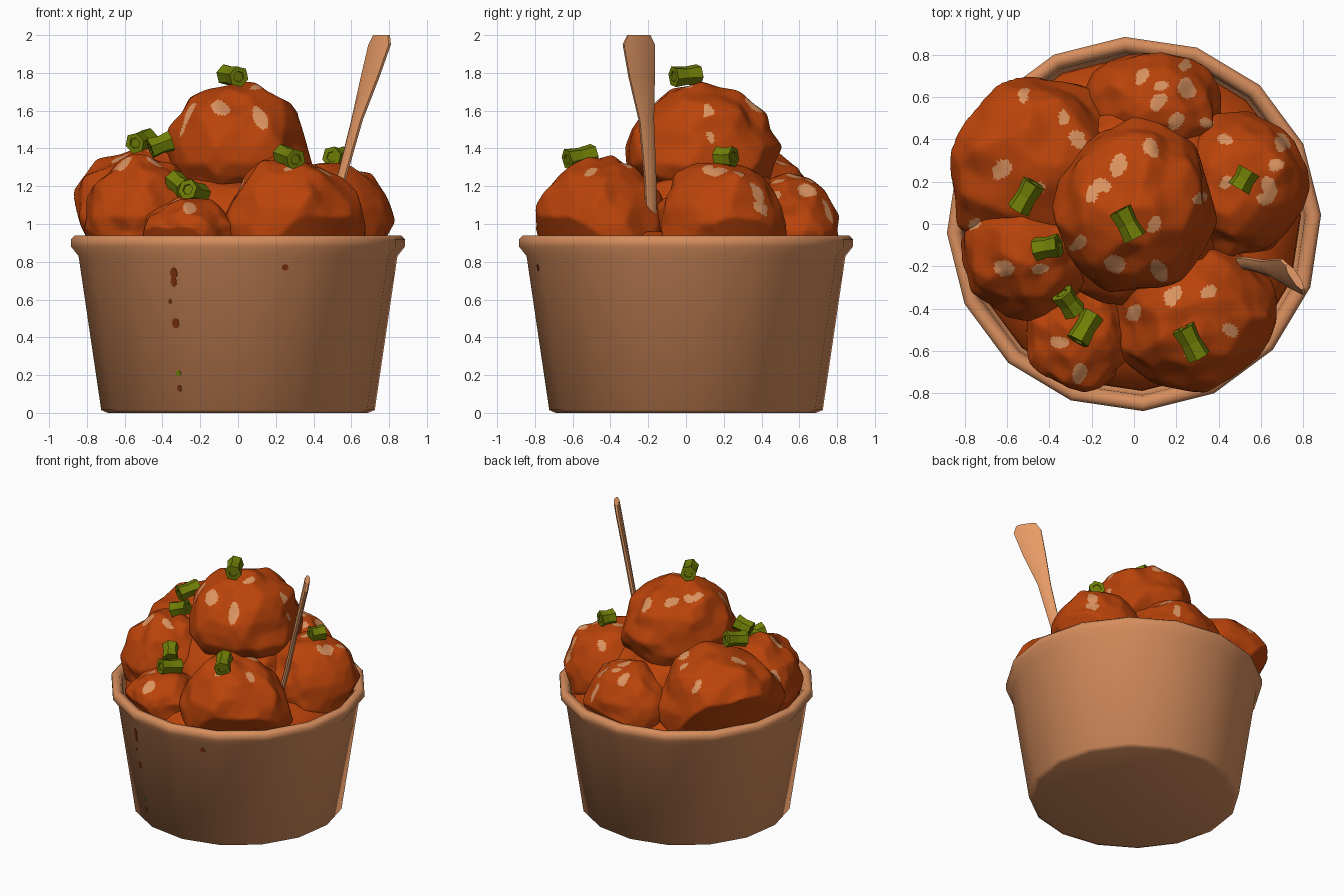
import bpy, bmesh, math, random
from mathutils import Vector, Matrix, noise

random.seed(4)
if "Cube" in bpy.data.objects:
    bpy.data.objects.remove(bpy.data.objects["Cube"], do_unlink=True)


def material(name, rgb):
    m = bpy.data.materials.new(name)
    m.use_nodes = True
    m.diffuse_color = (*rgb, 1)
    m.roughness = 1
    m.specular_intensity = 0
    bsdf = m.node_tree.nodes["Principled BSDF"]
    bsdf.inputs["Base Color"].default_value = (*rgb, 1)
    bsdf.inputs["Roughness"].default_value = 1
    return m


PAPER = material("tan paper", (0.68, 0.27, 0.11))
WOOD = material("pale wood", (0.8, 0.33, 0.135))
SAUCE = material("orange glaze", (0.49, 0.056, 0.003))
SESAME = material("sesame", (0.7, 0.29, 0.115))
GREEN = material("green onion", (0.165, 0.215, 0.002))
STAIN = material("brown stain", (0.2, 0.03, 0.004))


def finish(name, bm, mats, angle=None):
    bmesh.ops.recalc_face_normals(bm, faces=bm.faces)
    mesh = bpy.data.meshes.new(name)
    bm.to_mesh(mesh)
    bm.free()
    for m in mats:
        mesh.materials.append(m)
    ob = bpy.data.objects.new(name, mesh)
    bpy.context.collection.objects.link(ob)
    if angle:
        bpy.ops.object.select_all(action="DESELECT")
        ob.select_set(True)
        bpy.context.view_layer.objects.active = ob
        bpy.ops.object.shade_smooth_by_angle(angle=math.radians(angle))
    return ob


def loft(bm, rings):
    """Join equal rings of points with quads and close the two ends."""
    loops = [[bm.verts.new(p) for p in ring] for ring in rings]
    n = len(loops[0])
    for a, b in zip(loops, loops[1:]):
        for i in range(n):
            j = (i + 1) % n
            bm.faces.new((a[i], a[j], b[j], b[i]))
    bm.faces.new(loops[0])
    bm.faces.new(loops[-1])


def circle(r, z, n=16, turn=1.62):
    return [(r * math.cos(turn + i * math.tau / n), r * math.sin(turn + i * math.tau / n), z)
            for i in range(n)]


# Paper tub with a rolled rim and an inner wall
bm = bmesh.new()
profile = [(0.69, 0), (0.725, 0.015), (0.845, 0.83), (0.885, 0.88), (0.885, 0.92),
           (0.865, 0.94), (0.83, 0.935), (0.81, 0.9), (0.79, 0.7)]
loft(bm, [circle(r, z) for r, z in profile])
tub = finish("tub", bm, [PAPER], 85)

# Glaze pooled between the chunks
bm = bmesh.new()
loft(bm, [circle(0.79, 0.8), circle(0.785, 0.87), circle(0.6, 0.96)])
finish("glaze_pool", bm, [SAUCE], 60)

# Sesame seeds scattered over the chunks, as plan positions
seeds = [(.24, .75), (.04, .7), (.13, .65), (.25, .64), (.12, .58), (.2, .49), (-.52, .61),
         (-.33, .5), (-.27, .4), (-.63, .25), (-.45, .17), (.08, .36), (-.07, .27), (-.15, .18),
         (-.2, .14), (.1, 0), (.12, -.22), (-.26, -.09), (-.09, -.19), (.64, .17), (.62, .12),
         (.67, .28), (.44, .2), (.7, .39), (.34, .48), (.43, .4), (.35, -.32), (.19, -.34),
         (0, -.42), (.29, -.6), (.45, -.5), (-.35, -.56), (-.26, -.7), (-.75, 0), (-.61, -.21),
         (.31, .12), (-.44, -.21)]
seeds = [(Vector(s), random.uniform(0.022, 0.038), Matrix.Rotation(random.uniform(0, math.pi), 2))
         for s in seeds]


def seeded(p):
    for s, size, turn in seeds:
        d = p.xy - s
        if d.length < 0.06:
            d = turn @ d
            if math.hypot(d.x, d.y * 0.7) < size * (1 + 0.4 * noise.noise(p * 15)):
                return True
    return False


def chunk(name, centre, radii, taper=0.1):
    """A craggy, faceted fried piece with softened creases and seeds on top."""
    bm = bmesh.new()
    bmesh.ops.create_icosphere(bm, subdivisions=3, radius=1)
    shift = Vector(centre) * 7
    for v in bm.verts:
        p = v.co.copy()
        near = noise.voronoi(p * 2 + shift)[0]
        lump = 0.2 * (0.42 - near[0]) + 0.08 * noise.noise(p * 1.6 + shift)
        lump += random.uniform(-0.04, 0.04)
        p.xy *= 1 - taper * p.z
        v.co = Vector(c + r * q * (1.01 + lump) for c, r, q in zip(centre, radii, p))
    bmesh.ops.subdivide_edges(bm, edges=bm.edges[:], cuts=6, use_grid_fill=True)
    for _ in range(3):
        bmesh.ops.smooth_vert(bm, verts=bm.verts[:], factor=0.5, use_axis_x=True,
                              use_axis_y=True, use_axis_z=True)
    # Keep the piece inside the tub, bulging only a little above the rim
    for v in bm.verts:
        limit = 0.8 + max(0, v.co.z - 0.92) * 0.5
        reach = v.co.xy.length
        if reach > limit:
            v.co.xy = v.co.xy * (limit / reach)
    bm.normal_update()
    for f in bm.faces:
        f.material_index = int(f.normal.z > 0.25 and seeded(f.calc_center_median()))
    return finish(name, bm, [SAUCE, SESAME], 60)


chunk("top_chunk", (0, .08, 1.41), (.38, .41, .34), 0.08)
chunk("left_large_chunk", (-.45, .28, 1.04), (.43, .45, .38))
chunk("left_front_chunk", (-.5, -.13, 1.04), (.32, .31, .33))
chunk("back_chunk", (.08, .54, .97), (.33, .29, .29))
chunk("right_chunk", (.49, .18, 1.0), (.34, .35, .34))
chunk("front_chunk", (.28, -.44, 1.0), (.38, .36, .36))
chunk("front_small_chunk", (-.27, -.53, .93), (.26, .27, .22))
chunk("middle_filler_chunk", (0, .1, 1.06), (.48, .48, .28))


# Hollow slices of green onion
def onion(name, centre, length, turn, tilt):
    bm = bmesh.new()
    h = length / 2
    rings = [circle(r, z, 6, 0.3) for r, z in
             [(0.028, -h * 0.9), (0.03, -h), (0.058, -h), (0.05, 0), (0.058, h), (0.03, h),
              (0.028, h * 0.9)]]
    loft(bm, rings)
    spin = Matrix.Rotation(math.radians(turn), 4, "Z") @ Matrix.Rotation(math.radians(90 + tilt), 4, "Y")
    bm.transform(Matrix.Translation(centre) @ spin)
    finish(name, bm, [GREEN])


slices = [(-.03, 0, 1.785, .15, -62, 4), (-.51, .13, 1.44, .15, 60, -10),
          (-.41, -.11, 1.42, .12, 10, -20), (-.31, -.37, 1.21, .12, -55, 25),
          (-.23, -.49, 1.17, .15, 60, 10), (.27, -.56, 1.355, .16, -62, 10),
          (.52, .21, 1.355, .1, 60, 0)]
for i, (x, y, z, length, turn, tilt) in enumerate(slices):
    onion(f"onion_slice_{i + 1}", (x, y, z), length, turn, tilt)

# Flat wooden stick, widening towards its rounded top
bm = bmesh.new()
wide, thin = Vector((0.55, -0.83, 0)), Vector((0.83, 0.55, 0))
stations = [(.45, -.18, .9, .028), (.55, -.19, 1.25, .035), (.63, -.21, 1.55, .045),
            (.70, -.235, 1.78, .08), (.75, -.25, 1.95, .098), (.76, -.25, 2.0, .07)]
outline = ((-1, -.4), (-.5, -1), (.5, -1), (1, -.4), (1, .4), (.5, 1), (-.5, 1), (-1, .4))
rings = []
for x, y, z, w in stations:
    c = Vector((x, y, z))
    rings.append([c + wide * w * a + thin * 0.018 * b for a, b in outline])
loft(bm, rings)
finish("stick", bm, [WOOD], 40)

# Thin drips on the front of the tub
drips = [(-.34, .74, .022, .03, STAIN), (-.34, .695, .018, .028, STAIN), (-.36, .59, .01, .012, STAIN),
         (-.33, .475, .022, .028, STAIN), (-.315, .21, .015, .016, GREEN), (-.31, .13, .014, .018, STAIN),
         (.25, .77, .018, .018, STAIN)]
for i, (x, z, w, h, mat) in enumerate(drips):
    hit, spot, normal, _ = tub.ray_cast((x, -2, z), (0, 1, 0))
    bm = bmesh.new()
    loft(bm, [circle(1, -0.002, 8), circle(1, 0.003, 8)])
    facing = normal.to_track_quat("Z", "Y").to_matrix().to_4x4()
    bm.transform(Matrix.Translation(spot) @ facing @ Matrix.Diagonal((w, h, 1, 1)))
    finish(f"drip_{i + 1}", bm, [mat])
